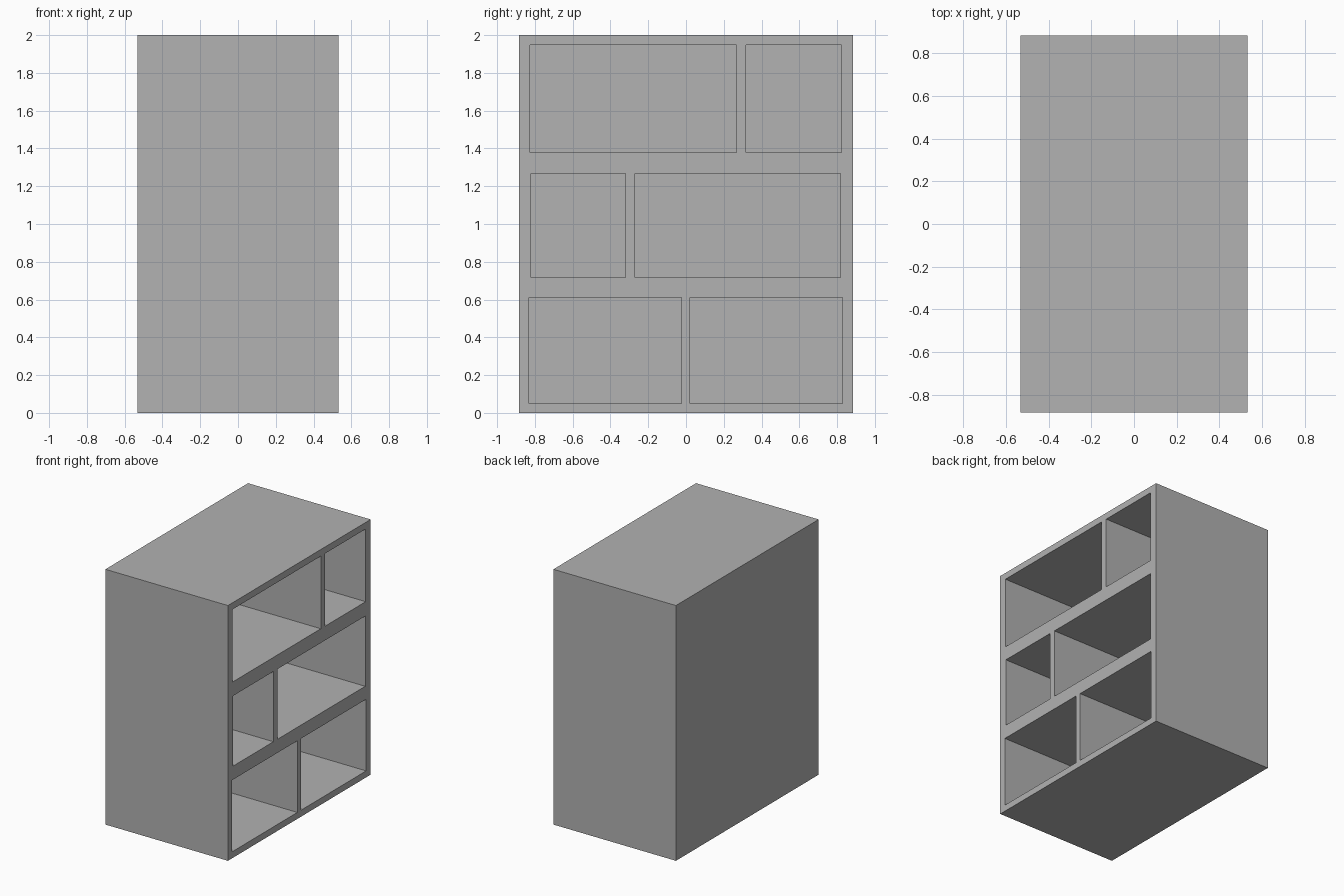
import bpy
import bmesh
from mathutils import Matrix

if "Cube" in bpy.data.objects:
    bpy.data.objects.remove(bpy.data.objects["Cube"])

HALF_X, HALF_Y, HEIGHT = 0.531, 0.883, 2.0
BACK = 0.053  # thickness of the closed back panel

# Open compartments: bottom z, top z, and the y spans in that row
ROWS = [
    (0.051, 0.612, [(-0.831, -0.024), (0.021, 0.828)]),
    (0.718, 1.268, [(-0.820, -0.320), (-0.270, 0.817)]),
    (1.379, 1.948, [(-0.825, 0.267), (0.317, 0.822)]),
]


def add_box(bm, low, high):
    size = [h - l for l, h in zip(low, high)]
    mid = [(h + l) / 2 for l, h in zip(low, high)]
    bmesh.ops.create_cube(bm, size=1.0, matrix=Matrix.LocRotScale(mid, None, size))


def make_object(name, boxes, material):
    bm = bmesh.new()
    for low, high in boxes:
        add_box(bm, low, high)
    mesh = bpy.data.meshes.new(name)
    bm.to_mesh(mesh)
    bm.free()
    mesh.materials.append(material)
    obj = bpy.data.objects.new(name, mesh)
    bpy.context.collection.objects.link(obj)
    return obj


grey = bpy.data.materials.new("grey")
grey.diffuse_color = (0.445, 0.445, 0.445, 1.0)
grey.use_nodes = True
grey.node_tree.nodes["Principled BSDF"].inputs["Base Color"].default_value = grey.diffuse_color

# Solid cabinet block
cabinet = make_object("shelf_cabinet",
                      [((-HALF_X, -HALF_Y, 0), (HALF_X, HALF_Y, HEIGHT))], grey)

# Compartments open towards +x, cut from the block
cutter = make_object("compartment_cutter",
                     [((-HALF_X + BACK, y0, z0), (HALF_X + 0.2, y1, z1))
                      for z0, z1, spans in ROWS for y0, y1 in spans], grey)
cutter.hide_render = True

cut = cabinet.modifiers.new("compartments", 'BOOLEAN')
cut.operation = 'DIFFERENCE'
cut.solver = 'EXACT'
cut.object = cutter
bpy.context.view_layer.objects.active = cabinet
bpy.ops.object.modifier_apply(modifier=cut.name)
bpy.data.objects.remove(cutter)
